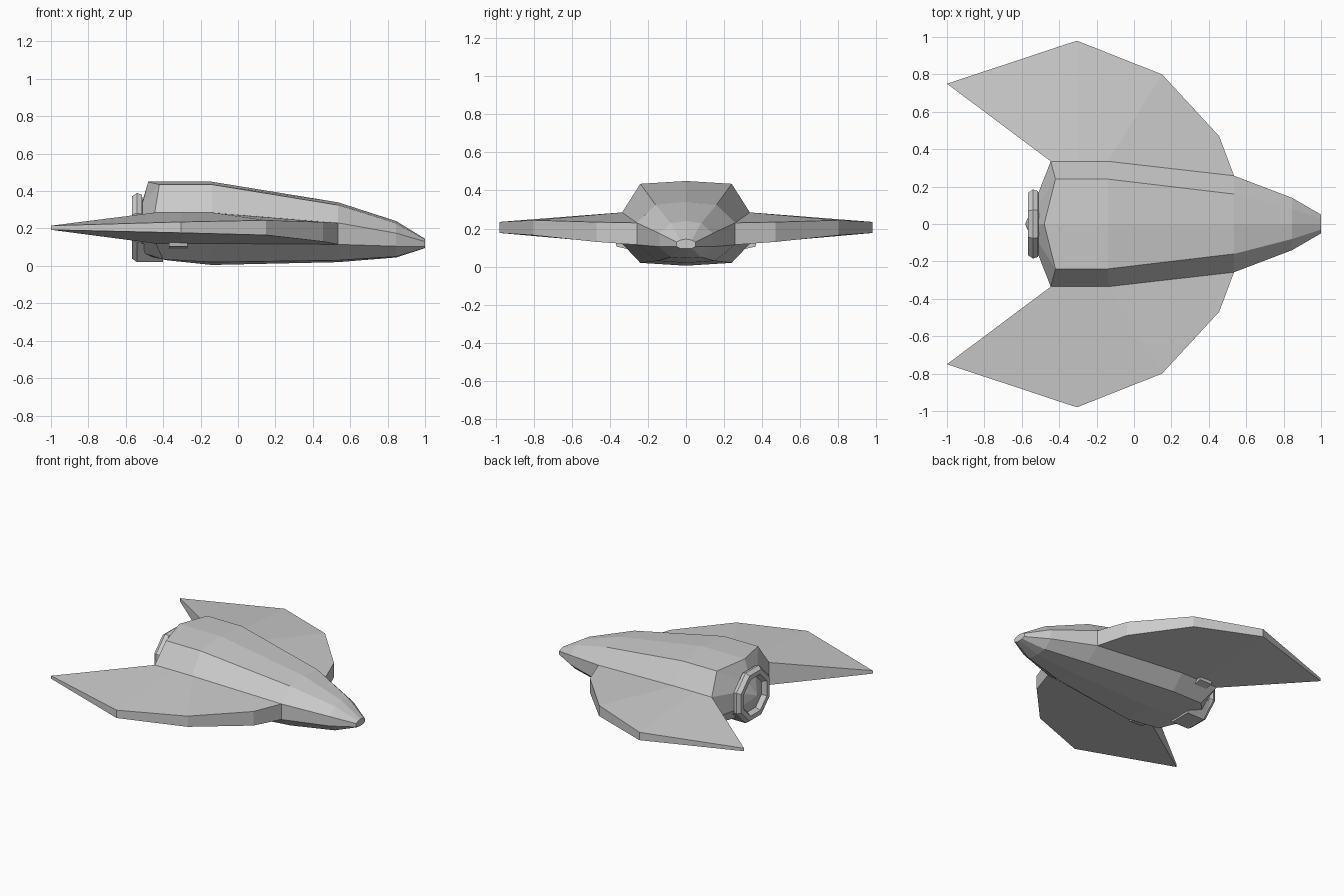
import bpy, bmesh, math
from mathutils import Vector

if "Cube" in bpy.data.objects:
    bpy.data.objects.remove(bpy.data.objects["Cube"])


def finish(bm, name):
    bmesh.ops.recalc_face_normals(bm, faces=bm.faces)
    me = bpy.data.meshes.new(name)
    bm.to_mesh(me)
    bm.free()
    ob = bpy.data.objects.new(name, me)
    bpy.context.collection.objects.link(ob)
    return ob


def loft(name, sections):
    """Skin closed sections that have equal point counts, capping both ends."""
    bm = bmesh.new()
    rings = [[bm.verts.new(p) for p in s] for s in sections]
    n = len(rings[0])
    for a, b in zip(rings, rings[1:]):
        for i in range(n):
            j = (i + 1) % n
            bm.faces.new((a[i], a[j], b[j], b[i]))
    bm.faces.new(rings[0])
    bm.faces.new(rings[-1])
    return finish(bm, name)


def hull_section(half):
    # half runs from top centre to bottom centre
    return half + [(x, -y, z) for x, y, z in reversed(half[1:-1])]


def station(x, top, edge, upper, lower, low_edge, bottom):
    return hull_section([(x, 0, top), (x, *edge), (x, *upper),
                         (x, *lower), (x, *low_edge), (x, 0, bottom)])


# Hull: faceted body with a swept stern tapering to the engine
stern = hull_section([(-.48, 0, .45), (-.42, .24, .435), (-.445, .335, .285),
                      (-.44, .335, .12), (-.40, .22, .035), (-.38, 0, .03)])
loft("hull", [
    station(-.51, .35, (.10, .34), (.17, .27), (.17, .14), (.10, .07), .06),
    stern,
    station(-.14, .45, (.24, .435), (.335, .285), (.335, .12), (.24, .02), .005),
    station(.535, .34, (.16, .325), (.258, .23), (.258, .115), (.15, .03), .02),
    station(.845, .24, (.08, .228), (.14, .175), (.14, .105), (.08, .05), .045),
    station(1.0, .145, (.03, .14), (.05, .13), (.05, .105), (.03, .096), .095),
])

# Wings: swept plates, thick at the root; (x, y, top z, bottom z) root and rim
root = [(-.445, .335, .285, .12), (-.3, .335, .285, .12),
        (-.14, .335, .285, .12), (.535, .258, .23, .115)]
rim = [(-1, .75, .215, .193), (-.305, .98, .235, .177),
       (.15, .8, .244, .165), (.455, .47, .234, .13)]
for side, label in ((1, "left"), (-1, "right")):
    loft(label + "_wing", [
        [(r[0], side * r[1], r[2]), (o[0], side * o[1], o[2]),
         (o[0], side * o[1], o[3]), (r[0], side * r[1], r[3])]
        for r, o in zip(root, rim)])
    # Small wedge under each wing root
    wedge = [(.26, .13), (.37, .125), (.365, .105), (.27, .085)]
    loft(label + "_underwing_wedge", [
        [(x, side * y, z) for y, z in wedge] for x in (-.37, -.27)])

# Engine: eight-sided nozzle ring with a central cone
profile = [(-.40, .14), (-.51, .155), (-.513, .19), (-.54, .20),
           (-.567, .18), (-.567, .145), (-.535, .125)]
rings = []
for x, r in profile + [(-.58, .004)]:
    rings.append([(x, r * math.cos(math.radians(22.5 + 45 * k)),
                   .205 + r * math.sin(math.radians(22.5 + 45 * k)))
                  for k in range(8)])
loft("engine_nozzle", rings)

# Engine cradle: faceted support below the nozzle
cradle = [(-.17, .12), (-.08, .022), (.08, .022), (.17, .12)]
loft("engine_cradle", [[(x, y, z) for y, z in cradle] for x in (-.535, -.40)])
